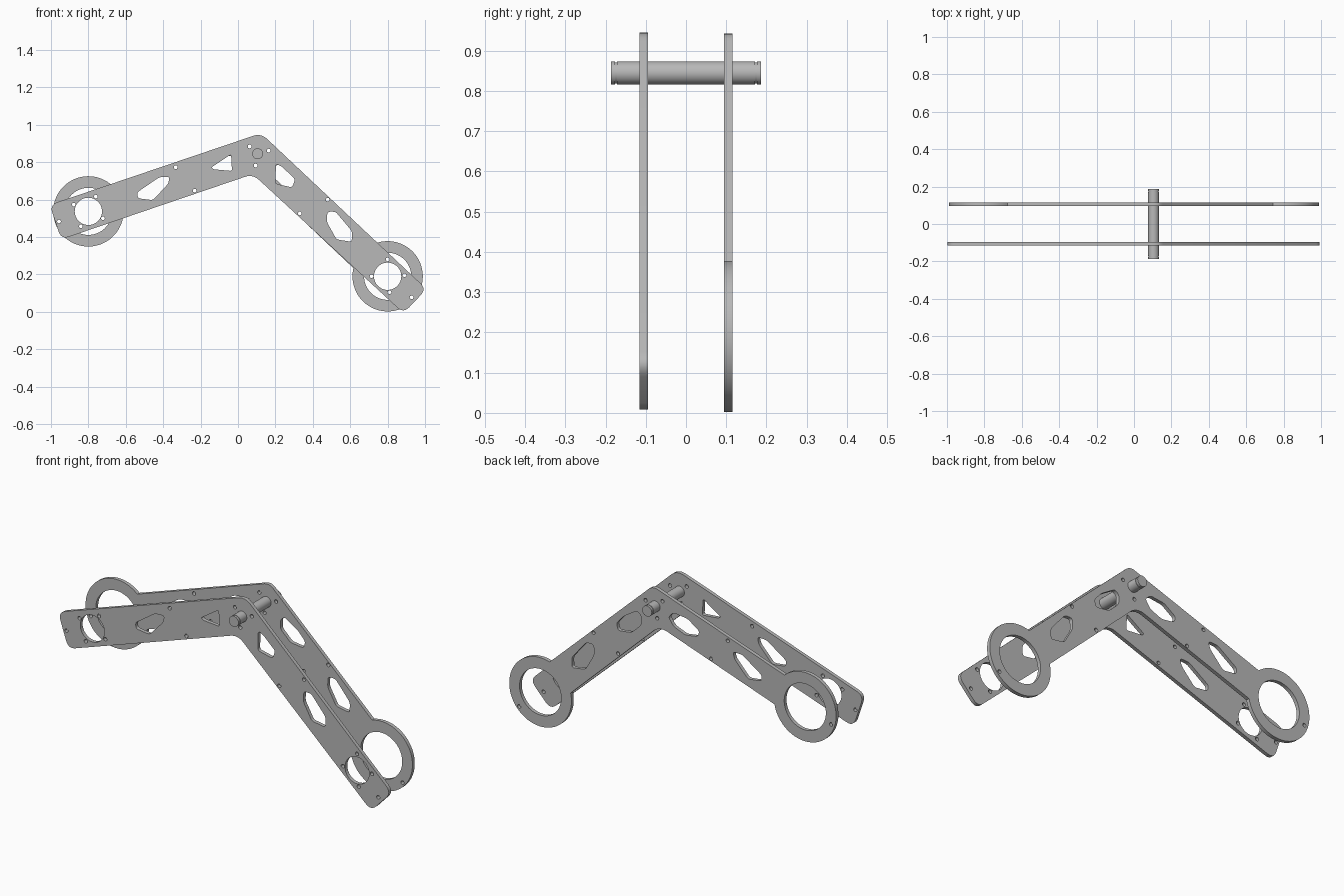
import bpy, bmesh
from math import radians, sin, cos, pi, tau, asin, atan2, degrees
from mathutils import Vector

cube = bpy.data.objects.get("Cube")
if cube:
    bpy.data.objects.remove(cube, do_unlink=True)

steel = bpy.data.materials.new("brushed grey")
steel.use_nodes = True
GREY = (0.48, 0.48, 0.48, 1)
steel.diffuse_color = GREY
steel.node_tree.nodes["Principled BSDF"].inputs["Base Color"].default_value = GREY


def arc(centre, r, start=0.0, sweep=tau, n=48):
    full = abs(sweep - tau) < 1e-6
    steps = n if full else n - 1
    return [(centre[0] + r * cos(start + sweep * i / steps),
             centre[1] + r * sin(start + sweep * i / steps)) for i in range(n)]


def rounded(corners, cut, steps=6):
    """Polygon whose corners are eased over the distance cut."""
    pts = [Vector(c) for c in corners]
    out = []
    for i, p in enumerate(pts):
        a, b = pts[i - 1] - p, pts[(i + 1) % len(pts)] - p
        d = min(cut, a.length * 0.45, b.length * 0.45)
        a, b = p + a.normalized() * d, p + b.normalized() * d
        for k in range(steps + 1):
            t = k / steps
            out.append(tuple(a * (1 - t) ** 2 + p * 2 * t * (1 - t) + b * t ** 2))
    return out


def finish(obj):
    obj.data.materials.clear()
    obj.data.materials.append(steel)
    bpy.ops.object.select_all(action='DESELECT')
    obj.select_set(True)
    bpy.context.view_layer.objects.active = obj
    bpy.ops.object.shade_smooth_by_angle(angle=radians(30))


def plate(name, loops, y, half_thickness=0.01):
    """Flat plate in the xz plane: first loop is the outline, the rest are holes."""
    curve = bpy.data.curves.new(name + "_outline", 'CURVE')
    curve.dimensions = '2D'
    curve.fill_mode = 'BOTH'
    curve.extrude = half_thickness
    for loop in loops:
        spline = curve.splines.new('POLY')
        spline.points.add(len(loop) - 1)
        for point, (px, pz) in zip(spline.points, loop):
            point.co = (px, pz, 0, 1)
        spline.use_cyclic_u = True
    temp = bpy.data.objects.new(name + "_temp", curve)
    bpy.context.collection.objects.link(temp)
    bpy.context.view_layer.update()
    evaluated = temp.evaluated_get(bpy.context.evaluated_depsgraph_get())
    mesh = bpy.data.meshes.new_from_object(evaluated)
    bpy.data.objects.remove(temp, do_unlink=True)
    bm = bmesh.new()
    bm.from_mesh(mesh)
    bmesh.ops.remove_doubles(bm, verts=bm.verts, dist=1e-5)
    for v in bm.verts:
        v.co = (v.co.x, y - v.co.z, v.co.y)
    bmesh.ops.recalc_face_normals(bm, faces=bm.faces)
    bm.to_mesh(mesh)
    bm.free()
    obj = bpy.data.objects.new(name, mesh)
    bpy.context.collection.objects.link(obj)
    finish(obj)


PIVOT = (0.105, 0.845)
LEFT_HUB, RIGHT_HUB = (-0.8, 0.537), (0.8, 0.19)
APEX, INNER = (0.123, 0.955), (0.079, 0.736)

# Bolt holes shared by both plates
shared_bolts = [(-0.333, 0.773), (-0.232, 0.648), (0.062, 0.884), (0.164, 0.862),
                (0.094, 0.782), (0.479, 0.6), (0.33, 0.526),
                (-0.957, 0.483), (0.928, 0.077)]
hub_bolts = [(-0.878, 0.573), (-0.76, 0.616), (-0.722, 0.5), (-0.84, 0.457),
             (0.8, 0.28), (0.714, 0.19), (0.89, 0.195), (0.81, 0.104)]


def bolts(centres):
    return [arc(c, 0.01, n=16) for c in centres]


# Lightening cut-outs shared by both plates
shared_windows = [
    rounded([(-0.54, 0.638), (-0.42, 0.72), (-0.365, 0.722), (-0.373, 0.685),
             (-0.455, 0.597), (-0.535, 0.607)], 0.015),
    rounded([(0.478, 0.535), (0.522, 0.535), (0.61, 0.43), (0.608, 0.374),
             (0.527, 0.387), (0.475, 0.48)], 0.015)]

# Front plate: bent arm with squared ends and hub bores
front_outline = rounded([(-1.007, 0.572), (-0.945, 0.387), INNER, (0.885, -0.008),
                         (1.008, 0.122), APEX], 0.045)
front_windows = [
    rounded([(-0.142, 0.772), (-0.037, 0.842), (-0.032, 0.753), (-0.13, 0.762)], 0.012),
    rounded([(0.203, 0.79), (0.23, 0.78), (0.305, 0.71), (0.29, 0.665),
             (0.2, 0.685)], 0.015)]
plate("front_plate", [front_outline] + front_windows + shared_windows
      + [arc(h, 0.073) for h in (LEFT_HUB, RIGHT_HUB)]
      + bolts(shared_bolts + hub_bolts), -0.105)

# Back plate: bent arm ending in large rings
RING, BORE, HALF_ARM = 0.188, 0.126, 0.093
spread = asin(HALF_ARM / RING)


def ring_end(hub, axis):
    return arc(hub, RING, axis + spread, tau - 2 * spread, n=64)


bend_top = rounded([LEFT_HUB, APEX, RIGHT_HUB], 0.045)[7:14]
bend_inner = rounded([RIGHT_HUB, INNER, LEFT_HUB], 0.04)[7:14]
back_outline = (ring_end(LEFT_HUB, radians(18.8)) + bend_inner[::-1]
                + ring_end(RIGHT_HUB, radians(137)) + bend_top[::-1])
back_windows = [
    rounded([(0.026, 0.808), (-0.005, 0.838), (-0.09, 0.828), (-0.162, 0.778),
             (-0.15, 0.747), (-0.077, 0.736), (-0.006, 0.764)], 0.015),
    rounded([(0.19, 0.77), (0.215, 0.79), (0.295, 0.74), (0.34, 0.69),
             (0.33, 0.652), (0.25, 0.662), (0.19, 0.72)], 0.015)]
plate("back_plate", [back_outline] + back_windows + shared_windows
      + [arc(h, BORE, n=64) for h in (LEFT_HUB, RIGHT_HUB)]
      + bolts(shared_bolts), 0.105)

# Pivot pin: lathed rod with a retaining groove near each end
R, G, END = 0.029, 0.0265, 0.187
half = [(0, END), (R, END), (R, 0.176), (G, 0.176), (G, 0.171), (R, 0.171)]
profile = half + [(r, -y) for r, y in reversed(half)]
bm = bmesh.new()
verts = [bm.verts.new((PIVOT[0] + r, y, PIVOT[1])) for r, y in profile]
edges = [bm.edges.new(pair) for pair in zip(verts, verts[1:])]
bmesh.ops.spin(bm, geom=verts + edges, cent=(PIVOT[0], 0, PIVOT[1]),
               axis=(0, 1, 0), angle=tau, steps=48)
bmesh.ops.remove_doubles(bm, verts=bm.verts, dist=1e-5)
bmesh.ops.recalc_face_normals(bm, faces=bm.faces)
pin_mesh = bpy.data.meshes.new("pivot_pin")
bm.to_mesh(pin_mesh)
bm.free()
pin = bpy.data.objects.new("pivot_pin", pin_mesh)
bpy.context.collection.objects.link(pin)
finish(pin)
